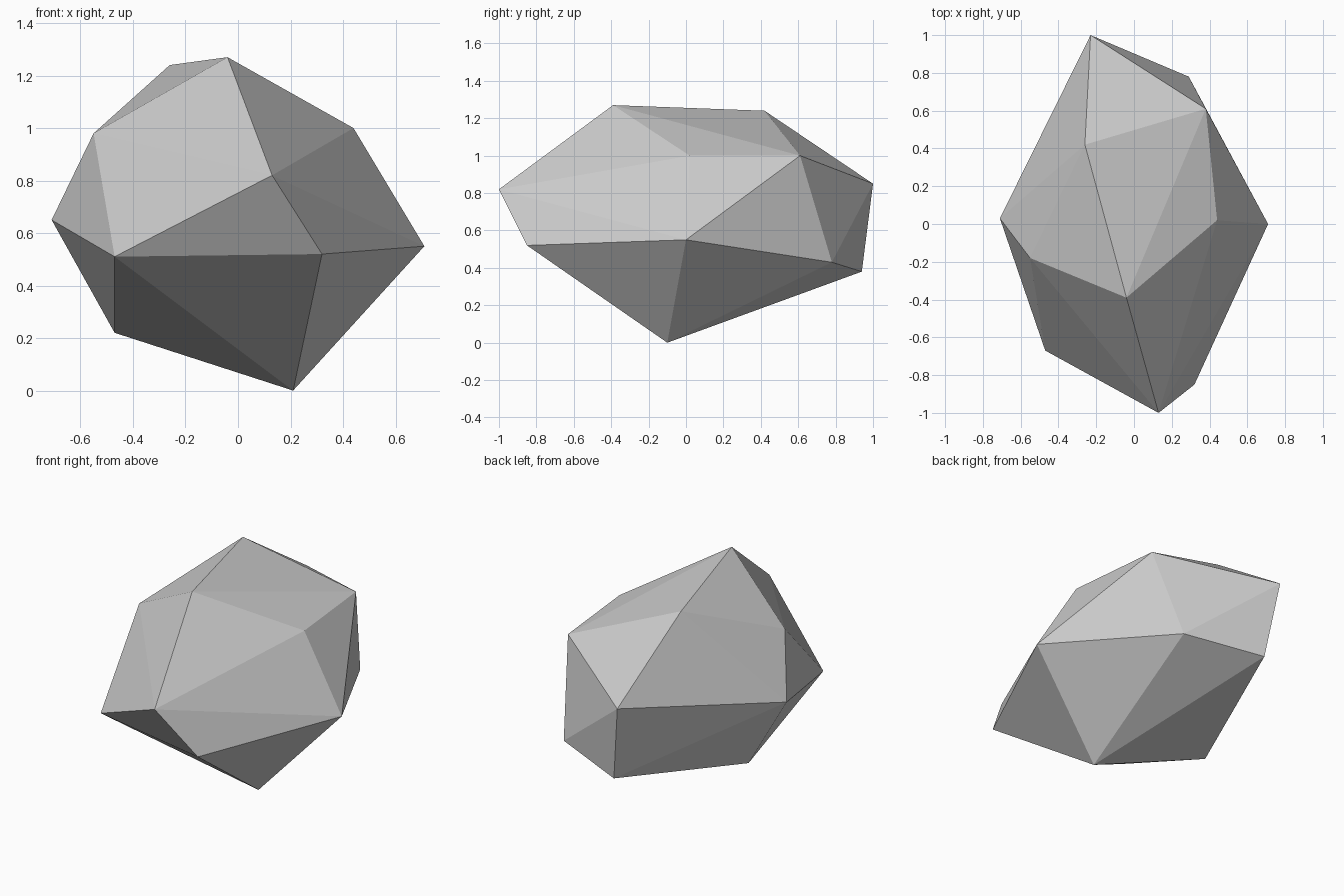
import bpy
import bmesh

default = bpy.data.objects.get("Cube")
if default:
    bpy.data.objects.remove(default, do_unlink=True)

# Plain grey stone
stone = bpy.data.materials.new("grey_stone")
stone.use_nodes = True
grey = (0.6, 0.6, 0.6, 1)
stone.diffuse_color = grey
bsdf = stone.node_tree.nodes["Principled BSDF"]
bsdf.inputs["Base Color"].default_value = grey
bsdf.inputs["Roughness"].default_value = 0.9

# Corner points of the boulder, grouped by region
crown = [(-0.04, -0.39, 1.27), (-0.26, 0.42, 1.24), (0.44, 0.02, 1.0),
         (0.38, 0.61, 1.0), (-0.55, -0.18, 0.98)]
girdle = [(0.13, -1.0, 0.82), (0.32, -0.85, 0.52), (0.71, 0.0, 0.55),
          (0.29, 0.78, 0.43), (-0.23, 1.0, 0.85), (-0.71, 0.03, 0.65),
          (-0.47, -0.67, 0.51)]
base = [(0.21, -0.1, 0.0), (-0.47, 0.06, 0.22), (-0.165, 0.94, 0.38)]

# Faceted boulder: the hull around its corners
bm = bmesh.new()
for corner in crown + girdle + base:
    bm.verts.new(corner)
bmesh.ops.convex_hull(bm, input=bm.verts)
bmesh.ops.recalc_face_normals(bm, faces=bm.faces)
mesh = bpy.data.meshes.new("boulder")
bm.to_mesh(mesh)
bm.free()
mesh.materials.append(stone)
boulder = bpy.data.objects.new("boulder", mesh)
bpy.context.collection.objects.link(boulder)
